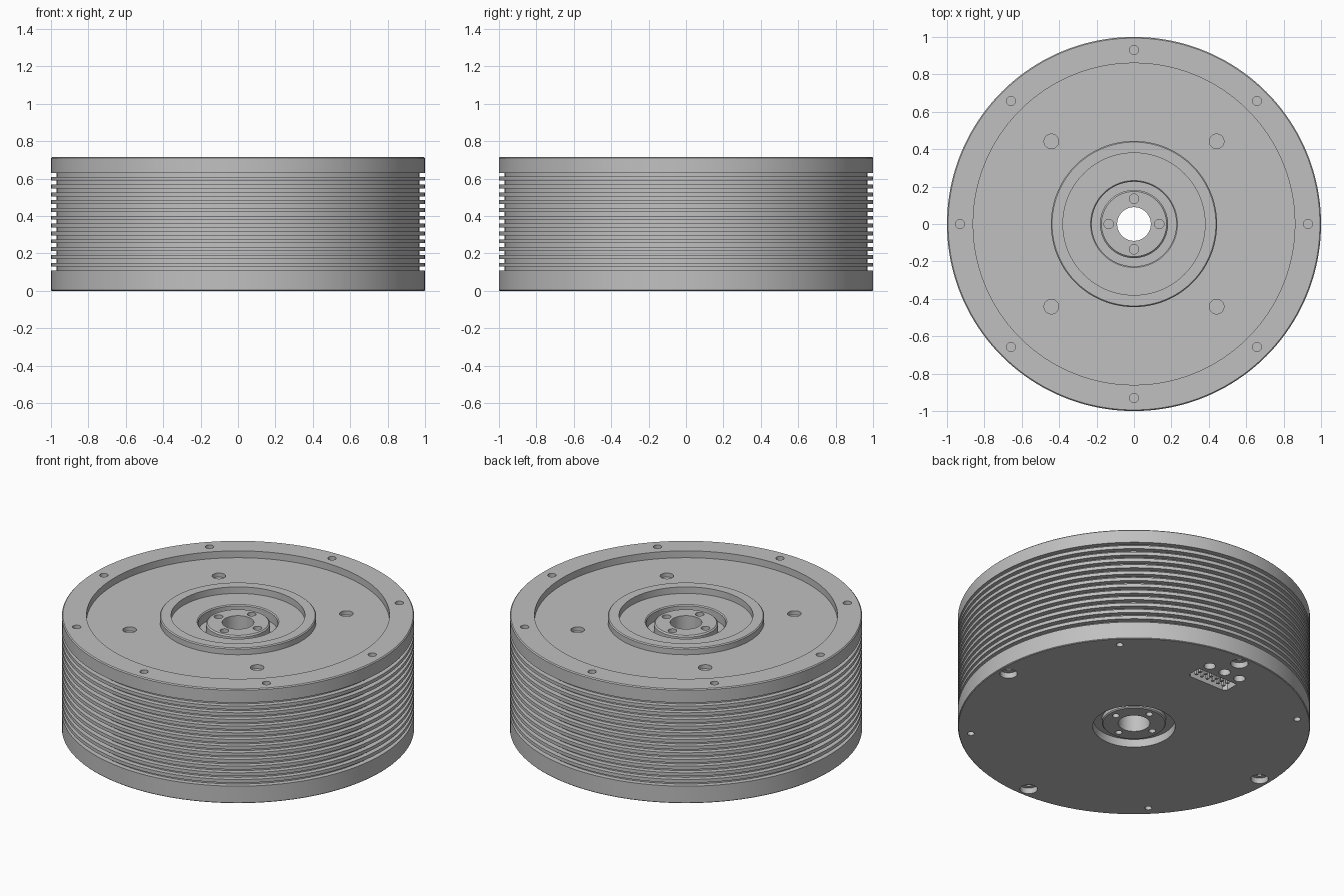
import bpy, bmesh
from math import cos, sin, pi, radians

if "Cube" in bpy.data.objects:
    bpy.data.objects.remove(bpy.data.objects["Cube"])

metal = bpy.data.materials.new("grey metal")
metal.use_nodes = True
GREY = (0.53, 0.53, 0.53, 1)
metal.diffuse_color = GREY
metal.node_tree.nodes["Principled BSDF"].inputs["Base Color"].default_value = GREY

HEIGHT = 0.715
FLOOR = 0.672


def lathe(bm, profile, at=(0, 0), n=24):
    """Spin a closed (radius, height) outline around a vertical axis."""
    rings = []
    for r, z in profile:
        if r == 0:
            rings.append([bm.verts.new((at[0], at[1], z))] * n)
        else:
            rings.append([bm.verts.new((at[0] + r * cos(2 * pi * i / n),
                                        at[1] + r * sin(2 * pi * i / n), z)) for i in range(n)])
    for a, b in zip(rings, rings[1:] + rings[:1]):
        for i in range(n):
            j = (i + 1) % n
            corners = list(dict.fromkeys((a[i], a[j], b[j], b[i])))
            if len(corners) > 2:
                bm.faces.new(corners)


def hole(bm, at, r, z0, z1):
    lathe(bm, [(0, z0), (r, z0), (r, z1), (0, z1)], at)


def polar(r, degrees):
    return r * cos(radians(degrees)), r * sin(radians(degrees))


def make(name, bm):
    bmesh.ops.recalc_face_normals(bm, faces=bm.faces)
    mesh = bpy.data.meshes.new(name)
    bm.to_mesh(mesh)
    bm.free()
    ob = bpy.data.objects.new(name, mesh)
    bpy.context.collection.objects.link(ob)
    mesh.materials.append(metal)
    return ob


def activate(ob):
    bpy.ops.object.select_all(action='DESELECT')
    ob.select_set(True)
    bpy.context.view_layer.objects.active = ob


def cut(ob, bm):
    cutter = make("cutter", bm)
    cutter.hide_render = True
    mod = ob.modifiers.new("holes", 'BOOLEAN')
    mod.operation = 'DIFFERENCE'
    mod.solver = 'EXACT'
    mod.object = cutter
    activate(ob)
    bpy.ops.object.modifier_apply(modifier=mod.name)
    bpy.data.objects.remove(cutter)


def smooth(ob):
    activate(ob)
    bpy.ops.object.shade_smooth_by_angle(angle=radians(25))


# Housing: outer wall with cooling grooves, then the stepped top, bore and bottom recess
outline = [(0.234, 0), (0.996, 0), (1, 0.004)]
GROOVES, PITCH, WIDTH = 13, 0.0418, 0.021
for k in range(GROOVES):
    z = 0.108 + k * PITCH
    outline += [(1, z), (0.97, z), (0.97, z + WIDTH), (1, z + WIDTH)]
outline += [(1, HEIGHT - 0.006), (0.994, HEIGHT), (0.86, HEIGHT), (0.86, FLOOR),
            (0.444, FLOOR), (0.444, HEIGHT - 0.008), (0.438, HEIGHT - 0.002),
            (0.38, HEIGHT - 0.002), (0.38, FLOOR), (0.232, FLOOR), (0.226, FLOOR - 0.006),
            (0.226, 0.61), (0.17, 0.61), (0.17, 0.05), (0.234, 0.05)]
bm = bmesh.new()
lathe(bm, outline, n=160)
housing = make("housing", bm)

# Holes in the rim, top plate and base
bm = bmesh.new()
for k in range(8):
    at = polar(0.93, 45 * k)
    hole(bm, at, 0.024, HEIGHT - 0.04, HEIGHT + 0.1)
    if k % 2:
        hole(bm, at, 0.02, -0.1, 0.08)
    else:
        lathe(bm, [(0, -0.1), (0.05, -0.1), (0.05, 0.035), (0.024, 0.035),
                   (0.024, 0.085), (0, 0.085)], at)
for k in range(4):
    hole(bm, polar(0.625, 45 + 90 * k), 0.039, FLOOR - 0.025, HEIGHT + 0.1)
for x in (-0.11, 0, 0.11):
    hole(bm, (x, 0.80), 0.033, -0.1, 0.08)

# Socket pocket with two clipped corners
socket = [(-0.14, 0.74), (0.14, 0.74), (0.14, 0.66), (0.12, 0.64), (-0.12, 0.64), (-0.14, 0.66)]
base = bm.faces.new([bm.verts.new((x, y, -0.1)) for x, y in socket])
bmesh.ops.recalc_face_normals(bm, faces=[base])
top = bmesh.ops.extrude_face_region(bm, geom=[base], use_keep_orig=True)
bmesh.ops.translate(bm, vec=(0, 0, 0.15),
                    verts=[g for g in top["geom"] if isinstance(g, bmesh.types.BMVert)])
cut(housing, bm)
smooth(housing)

# Socket pins
bm = bmesh.new()
for row in (0.672, 0.708):
    for k in range(6):
        pin = bmesh.ops.create_cube(bm, size=1)["verts"]
        bmesh.ops.scale(bm, vec=(0.016, 0.016, 0.046), verts=pin)
        bmesh.ops.translate(bm, vec=(-0.1 + 0.04 * k, row, 0.03), verts=pin)
make("socket_pins", bm)

# Hollow hub with four screw holes at each end
HUB_TOP, HUB_BASE = 0.668, 0.02
bm = bmesh.new()
lathe(bm, [(0.09, HUB_BASE), (0.176, HUB_BASE), (0.182, HUB_BASE + 0.006),
           (0.182, HUB_TOP - 0.008), (0.174, HUB_TOP), (0.09, HUB_TOP)], n=96)
hub = make("hub", bm)
bm = bmesh.new()
for k in range(4):
    at = polar(0.135, 90 * k)
    hole(bm, at, 0.025, HUB_TOP - 0.05, HUB_TOP + 0.1)
    hole(bm, at, 0.02, HUB_BASE - 0.1, HUB_BASE + 0.08)
cut(hub, bm)
smooth(hub)
